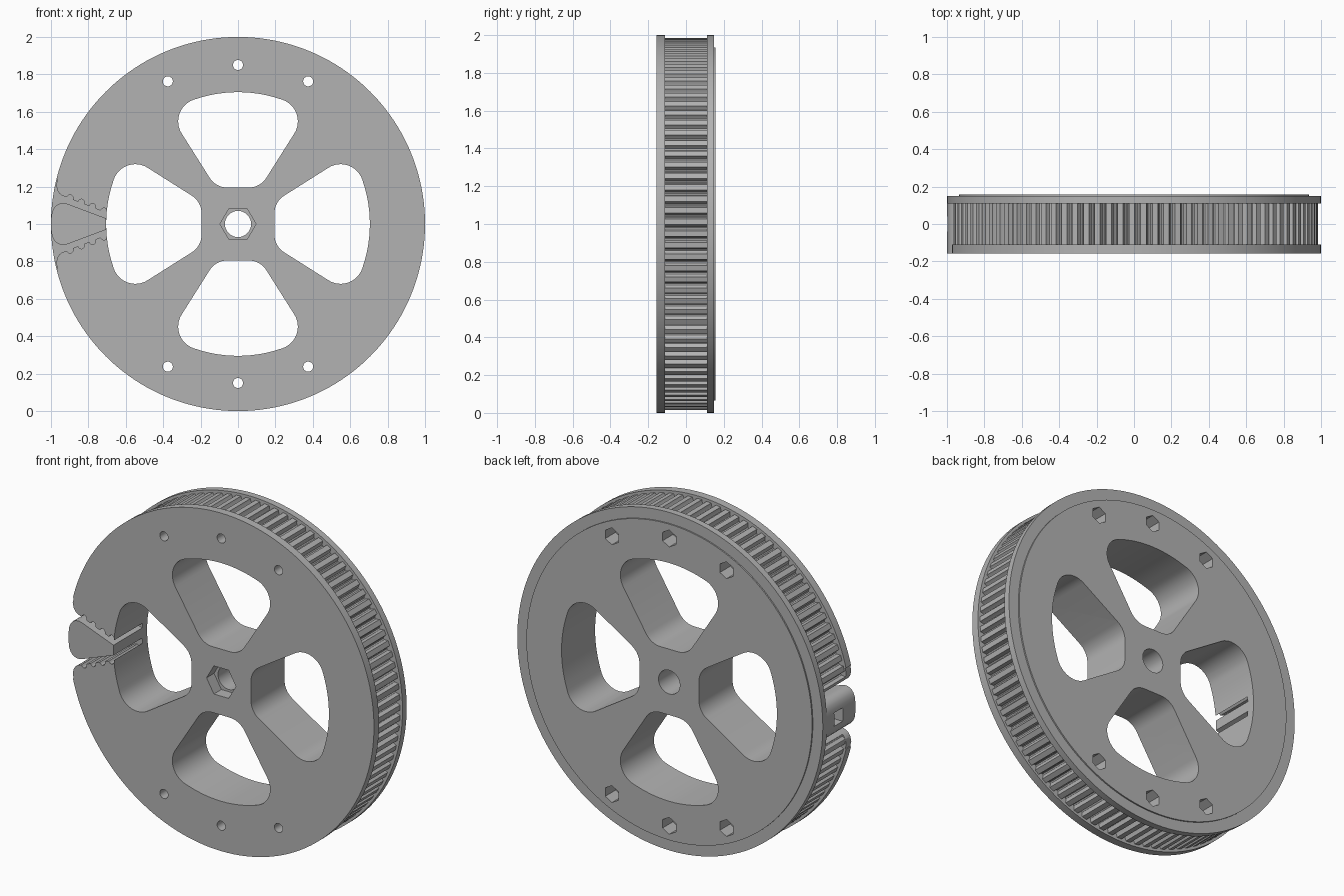
import bpy, bmesh, math
from mathutils import Vector

if "Cube" in bpy.data.objects:
    bpy.data.objects.remove(bpy.data.objects["Cube"], do_unlink=True)

grey = bpy.data.materials.new("plain grey")
grey.use_nodes = True
grey.diffuse_color = (0.45, 0.45, 0.45, 1)
grey.node_tree.nodes["Principled BSDF"].inputs["Base Color"].default_value = grey.diffuse_color

FRONT, BACK, BAND = -0.157, 0.157, 0.11


def arc(cx, cz, r, a0, a1, n):
    """Points on an arc, angles in degrees."""
    angles = [math.radians(a0 + (a1 - a0) * i / n) for i in range(n + 1)]
    return [(cx + r * math.cos(a), cz + r * math.sin(a)) for a in angles]


def circle(r, n, cx=0, cz=0, start=0):
    return arc(cx, cz, r, start, start + 360, n)[:-1]


def prism(name, outline, y0, y1):
    """Extrude an outline, drawn around the hub, along the axle."""
    bm = bmesh.new()
    face = bm.faces.new([bm.verts.new((x, y0, z + 1)) for x, z in outline])
    ext = bmesh.ops.extrude_face_region(bm, geom=[face])["geom"]
    bmesh.ops.translate(bm, vec=(0, y1 - y0, 0),
                        verts=[v for v in ext if isinstance(v, bmesh.types.BMVert)])
    bmesh.ops.recalc_face_normals(bm, faces=bm.faces)
    mesh = bpy.data.meshes.new(name)
    bm.to_mesh(mesh)
    bm.free()
    mesh.materials.append(grey)
    ob = bpy.data.objects.new(name, mesh)
    bpy.context.collection.objects.link(ob)
    return ob


def activate(ob):
    bpy.ops.object.select_all(action="DESELECT")
    ob.select_set(True)
    bpy.context.view_layer.objects.active = ob


def combine(ob, other, operation="DIFFERENCE"):
    """Apply a boolean and discard the second object."""
    activate(ob)
    mod = ob.modifiers.new("cut", "BOOLEAN")
    mod.operation, mod.solver, mod.object = operation, "EXACT", other
    bpy.ops.object.modifier_apply(modifier=mod.name)
    bpy.data.objects.remove(other, do_unlink=True)


# Toothed belt band: rounded grooves around the rim
TEETH, PITCH = 100, 360 / 100
band = []
for i in range(TEETH):
    for t, r in ((0, 0.985), (0.42, 0.985), (0.48, 0.972), (0.56, 0.962),
                 (0.68, 0.958), (0.80, 0.962), (0.88, 0.972), (0.94, 0.985)):
        a = math.radians((i + t) * PITCH)
        band.append((r * math.cos(a), r * math.sin(a)))
wheel = prism("pulley_wheel", band, -0.13, 0.13)

# Flanges and the slightly raised back disc
combine(wheel, prism("front_flange", circle(1, 160), FRONT, -BAND), "UNION")
combine(wheel, prism("back_flange", circle(1, 160), BAND, 0.149), "UNION")
combine(wheel, prism("back_disc", circle(0.935, 160), -0.05, BACK), "UNION")

# Four rounded windows between the spokes
half = (arc(0.058, 0.305, 0.11, -90, -32.4, 8)
        + arc(0.198, 0.549, 0.122, -32.4, 70, 12)
        + arc(0, 0, 0.705, 71.5, 90, 6))
window = half + [(-x, z) for x, z in reversed(half[:-1])]
for k in range(4):
    combine(wheel, prism("window_cutter", window, -0.3, 0.3))
    window = [(-z, x) for x, z in window]

# Axle bore with a hexagonal recess in front
combine(wheel, prism("bore_cutter", circle(0.07, 40), -0.3, 0.3))
combine(wheel, prism("hex_cutter", circle(0.096, 6), -0.3, FRONT + 0.07))

# Bolt holes with hexagonal nut pockets at the back
for side in (1, -1):
    for angle in (63.8, 90, 116.2):
        x = 0.85 * math.cos(math.radians(angle))
        z = 0.85 * math.sin(math.radians(angle)) * side
        combine(wheel, prism("bolt_cutter", circle(0.027, 20, x, z), -0.3, 0.3))
        combine(wheel, prism("nut_cutter", circle(0.05, 6, x, z, 30), 0.06, 0.3))

# Belt clamp slot: flared mouth, then toothed sides narrowing to the window
start, end = Vector((-0.94, 0.152)), Vector((-0.70, 0.058))
step = (end - start) / 4
normal = Vector((-step.y, step.x)).normalized()
upper = [(-1.1, 0.25), (-0.965, 0.24), (-0.972, 0.21), (-0.966, 0.18), (-0.955, 0.163)]
for i in range(4):
    for t, d in ((0, 0), (0.4, 0), (0.46, 0.012), (0.58, 0.02),
                 (0.76, 0.02), (0.9, 0.012), (0.96, 0)):
        upper.append(tuple(start + step * (i + t) + normal * d))
upper.append((-0.66, 0.05))
slot = upper + [(x, -z) for x, z in reversed(upper)]
combine(wheel, prism("slot_cutter", slot, -0.3, BAND))

# Clamp wedge sitting in the slot, with a small pocket in its outer face
edge = [(-0.705, 0.03), (-0.91, 0.107), (-0.93, 0.112), (-0.952, 0.11),
        (-0.972, 0.1), (-0.986, 0.083), (-0.995, 0.06), (-0.999, 0.03)]
outline = edge + [(-1, 0)] + [(x, -z) for x, z in reversed(edge)]
wedge = prism("clamp_wedge", outline, FRONT, BAND + 0.001)
pocket = [(-1.1, -0.04), (-0.93, -0.04), (-0.93, 0.04), (-1.1, 0.04)]
combine(wedge, prism("pocket_cutter", pocket, -0.04, 0.04))

for ob in (wheel, wedge):
    activate(ob)
    bpy.ops.object.shade_smooth_by_angle(angle=math.radians(25))
